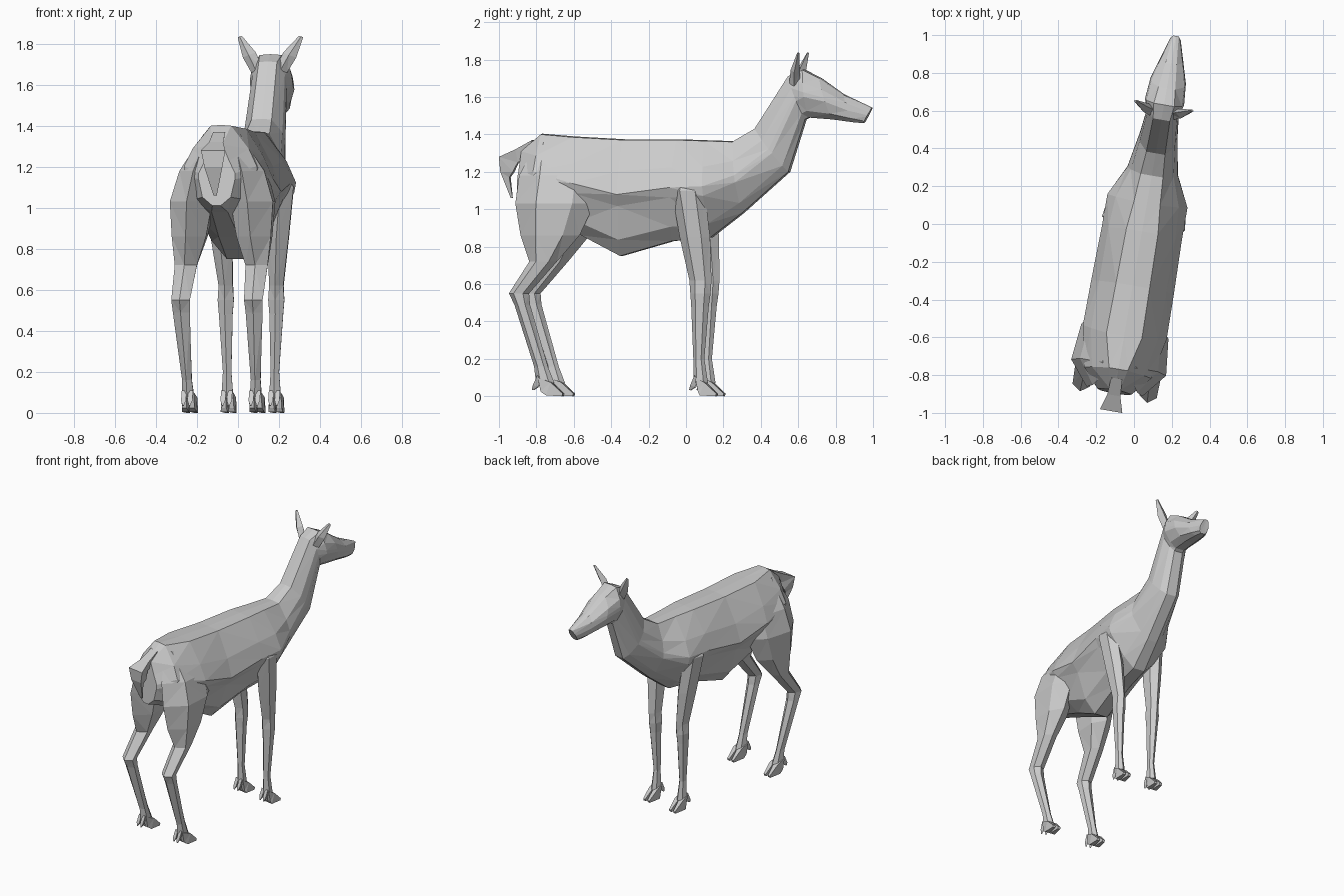
import bpy, bmesh, math
from mathutils import Matrix

cube = bpy.data.objects.get("Cube")
if cube:
    bpy.data.objects.remove(cube, do_unlink=True)

grey = bpy.data.materials.new("plain grey")
grey.use_nodes = True
COLOUR = (0.6, 0.6, 0.6, 1)
grey.diffuse_color = COLOUR
grey.node_tree.nodes["Principled BSDF"].inputs["Base Color"].default_value = COLOUR

# the animal stands turned a little off the long axis
PLACE = Matrix.Translation((0.05, 0, 0)) @ Matrix.Rotation(math.radians(-9.8), 4, 'Z')


def loft(name, rings, side=1):
    """Skin a list of equal point rings, with closed ends."""
    bm = bmesh.new()
    rows = [[bm.verts.new((p[0] * side, p[1], p[2])) for p in r] for r in rings]
    n = len(rows[0])
    for a, b in zip(rows, rows[1:]):
        for i in range(n):
            j = (i + 1) % n
            bm.faces.new((a[i], a[j], b[j], b[i]))
    bm.faces.new(rows[0])
    bm.faces.new(rows[-1])
    bmesh.ops.triangulate(bm, faces=bm.faces[:], quad_method='SHORT_EDGE')
    bmesh.ops.recalc_face_normals(bm, faces=bm.faces[:])
    bm.transform(PLACE)
    me = bpy.data.meshes.new(name)
    bm.to_mesh(me)
    bm.free()
    me.materials.append(grey)
    ob = bpy.data.objects.new(name, me)
    bpy.context.collection.objects.link(ob)


def section(top, bottom, widths, levels=(0, .27, .47, .57, .86, 1)):
    """Symmetric ring between a top and a bottom point (y, z)."""
    half = []
    for w, t in zip(widths, levels):
        half.append((w, top[0] + (bottom[0] - top[0]) * t, top[1] + (bottom[1] - top[1]) * t))
    ridge = [(0, top[0], top[1] + .004)]
    return ridge + half + [(-x, y, z) for x, y, z in reversed(half)]


def leg_ring(z, back, front, x, w):
    """Six sided leg section."""
    d = front - back
    return [(x, back, z), (x + w, back + d * .3, z), (x + w * .8, back + d * .75, z),
            (x, front, z), (x - w * .8, back + d * .75, z), (x - w, back + d * .3, z)]


# torso, neck and head in one skin
loft("body", [section(*s) for s in (
    ((-.89, 1.31), (-.91, 1.01), (.025, .06, .09, .09, .07, .02)),
    ((-.78, 1.40), (-.82, .98), (.05, .14, .18, .18, .13, .04)),
    ((-.60, 1.385), (-.56, .86), (.095, .18, .225, .205, .13, .05)),
    ((-.33, 1.37), (-.35, .75), (.09, .18, .222, .18, .12, .045)),
    ((-.04, 1.37), (-.07, .83), (.085, .18, .215, .19, .12, .045)),
    ((.11, 1.365), (.14, .85), (.07, .17, .215, .205, .11, .04)),
    ((.26, 1.36), (.31, .98), (.06, .115, .135, .135, .08, .035)),
    ((.38, 1.43), (.56, 1.20), (.05, .095, .10, .10, .07, .035)),
    ((.56, 1.71), (.65, 1.48), (.045, .08, .085, .085, .06, .03)),
    ((.64, 1.745), (.67, 1.49), (.055, .095, .105, .105, .07, .03)),
    ((.73, 1.70), (.80, 1.48), (.045, .09, .095, .095, .07, .03)),
    ((.86, 1.61), (.91, 1.465), (.03, .06, .06, .06, .05, .025)),
    ((1.01, 1.54), (.965, 1.46), (.015, .025, .03, .03, .027, .015)))])

# tail: rises from the rump, then hangs
loft("tail", [[(-w, y, z), (w, y, z), (w * .5, y2, z2), (-w * .5, y2, z2)] for w, y, z, y2, z2 in (
    (.03, -.83, 1.37, -.85, 1.28), (.035, -.92, 1.32, -.91, 1.25),
    (.06, -1.005, 1.28, -.935, 1.20), (.045, -1.0, 1.20, -.955, 1.17), (.008, -.95, 1.06, -.94, 1.06))])

# leg sections: height, back, front, sideways centre, half width
HIND = [(1.36, -.80, -.66, .06, .03), (1.18, -.885, -.46, .12, .09), (1.03, -.90, -.47, .15, .105),
        (.86, -.87, -.55, .16, .085), (.72, -.82, -.67, .175, .055), (.55, -.93, -.82, .18, .046),
        (.49, -.90, -.815, .18, .042), (.16, -.795, -.72, .17, .024), (.07, -.785, -.685, .167, .03)]
FORE = [(1.27, -.01, .09, .10, .04), (1.10, -.05, .13, .165, .058), (.85, -.01, .155, .14, .052),
        (.62, .04, .16, .125, .035), (.55, .045, .155, .125, .04), (.48, .05, .145, .125, .034),
        (.20, .06, .12, .118, .021), (.07, .06, .14, .118, .03)]

for side, label in ((1, "left"), (-1, "right")):
    for kind, rings in (("hind", HIND), ("fore", FORE)):
        loft(f"{kind}_leg_{label}", [leg_ring(*r) for r in rings], side)
        z, back, front, x, w = rings[-1]
        for k, toe in ((-1, "inner"), (1, "outer")):
            # cloven hoof half
            c = x + k * .019
            loft(f"{kind}_hoof_{toe}_{label}", [
                [(c - h, y0, z0), (c + h, y0, z0), (c + h, y1, z1), (c - h, y1, z1)]
                for h, y0, z0, y1, z1 in ((.012, back + .015, .10, back + .03, .025),
                                          (.017, front - .015, .075, front - .04, .005),
                                          (.009, front + .05, .014, front + .045, 0))], side)
            # dewclaw
            d = x + k * .016
            loft(f"{kind}_dewclaw_{toe}_{label}", [
                [(d - h, y, z0), (d + h, y, z0), (d, y + h * 2, z0 - h)]
                for h, y, z0 in ((.012, back + .01, .11), (.012, back - .012, .06), (.003, back - .02, .035))], side)
    # ear: leaf shape leaning outwards
    loft(f"ear_{label}", [
        [(x - w, y, z + w * .4), (x, y - t, z), (x + w, y, z - w * .4), (x, y + t, z)]
        for x, y, z, w, t in ((.06, .60, 1.67, .028, .03), (.10, .61, 1.745, .032, .025),
                              (.152, .635, 1.835, .010, .006))], side)
